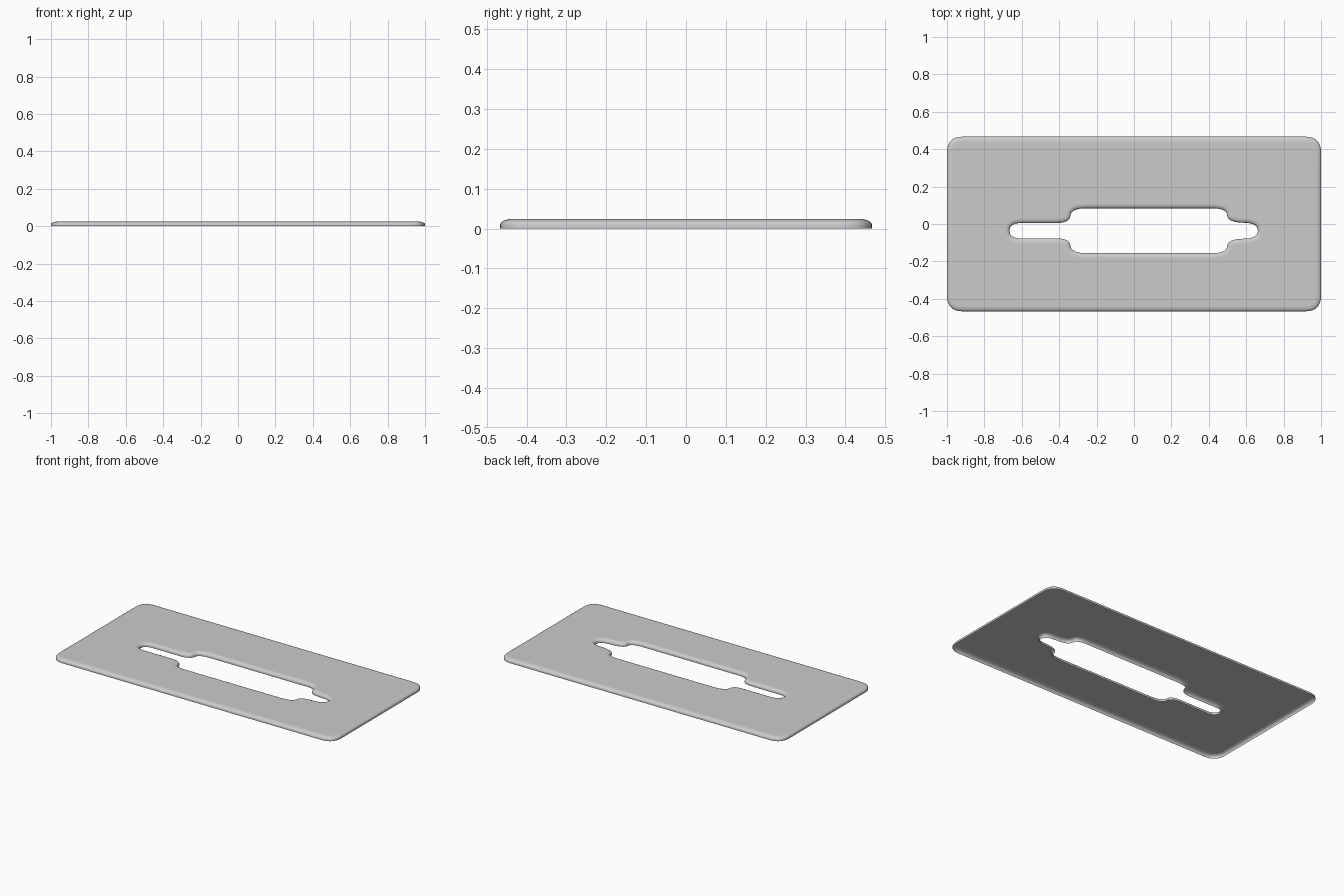
import bpy, bmesh, math
from mathutils import Vector

if "Cube" in bpy.data.objects:
    bpy.data.objects.remove(bpy.data.objects["Cube"])

T = 0.024  # plate thickness


def rounded(corners, steps=8):
    """Closed outline; each corner (x, y, cut) is eased by a quadratic curve."""
    pts, n = [], len(corners)
    for i, (x, y, cut) in enumerate(corners):
        c = Vector((x, y))
        ends = []
        for j in (i - 1, (i + 1) % n):
            d = Vector(corners[j][:2]) - c
            ends.append(c + d.normalized() * min(cut, d.length * 0.49))
        for k in range(steps + 1):
            t = k / steps
            pts.append(ends[0] * (1 - t) ** 2 + c * 2 * t * (1 - t) + ends[1] * t * t)
    return pts


def offset(pts, d):
    """Move counter-clockwise outline inward by d (negative: outward)."""
    out, n = [], len(pts)
    for i, p in enumerate(pts):
        t = (pts[(i + 1) % n] - pts[i - 1]).normalized()
        out.append(p + Vector((-t.y, t.x)) * d)
    return out


def rim(bm, pts, width):
    """Wall from z=0 curling over to the top; returns the last ring's edges."""
    rings = [(0, 0)]
    for k in range(7):
        a = k / 6 * math.pi / 2
        rings.append((width * (1 - math.cos(a)), T * (0.35 + 0.65 * math.sin(a))))
    rings.append((width * 1.15, T))
    prev = None
    for d, z in rings:
        ring = [bm.verts.new((p.x, p.y, z)) for p in offset(pts, d)]
        n = len(ring)
        if prev:
            for i in range(n):
                j = (i + 1) % n
                bm.faces.new((prev[i], prev[j], ring[j], ring[i]))
        prev = ring
    return [bm.edges.get((prev[i], prev[(i + 1) % n])) for i in range(n)]


bm = bmesh.new()

# Outer outline, eased more along x than along y
outer = rounded([(-1, -0.467, 0.085), (1, -0.467, 0.085),
                 (1, 0.467, 0.085), (-1, 0.467, 0.085)])
edges = rim(bm, outer, 0.03)

# Slot: upper half mirrored about its own centre line
mid = -0.036
half = [(0.662, 0.038, 0.06), (0.5, 0.048, 0.07), (0.495, 0.12, 0.08),
        (-0.335, 0.12, 0.08), (-0.345, 0.041, 0.07), (-0.665, 0.041, 0.06)]
slot = rounded([(x, mid + y, c) for x, y, c in half]
               + [(x, mid - y, c) for x, y, c in reversed(half)])
edges += rim(bm, slot, -0.025)

# Top sheet between the two rims (underside is open)
bmesh.ops.triangle_fill(bm, edges=edges, use_beauty=True, use_dissolve=False)
bmesh.ops.recalc_face_normals(bm, faces=bm.faces)
top = max(bm.faces, key=lambda f: f.calc_area())
if top.normal.z < 0:
    bmesh.ops.reverse_faces(bm, faces=bm.faces)

mesh = bpy.data.meshes.new("slotted_plate")
bm.to_mesh(mesh)
bm.free()
for p in mesh.polygons:
    p.use_smooth = True
plate = bpy.data.objects.new("slotted_plate", mesh)
bpy.context.collection.objects.link(plate)
